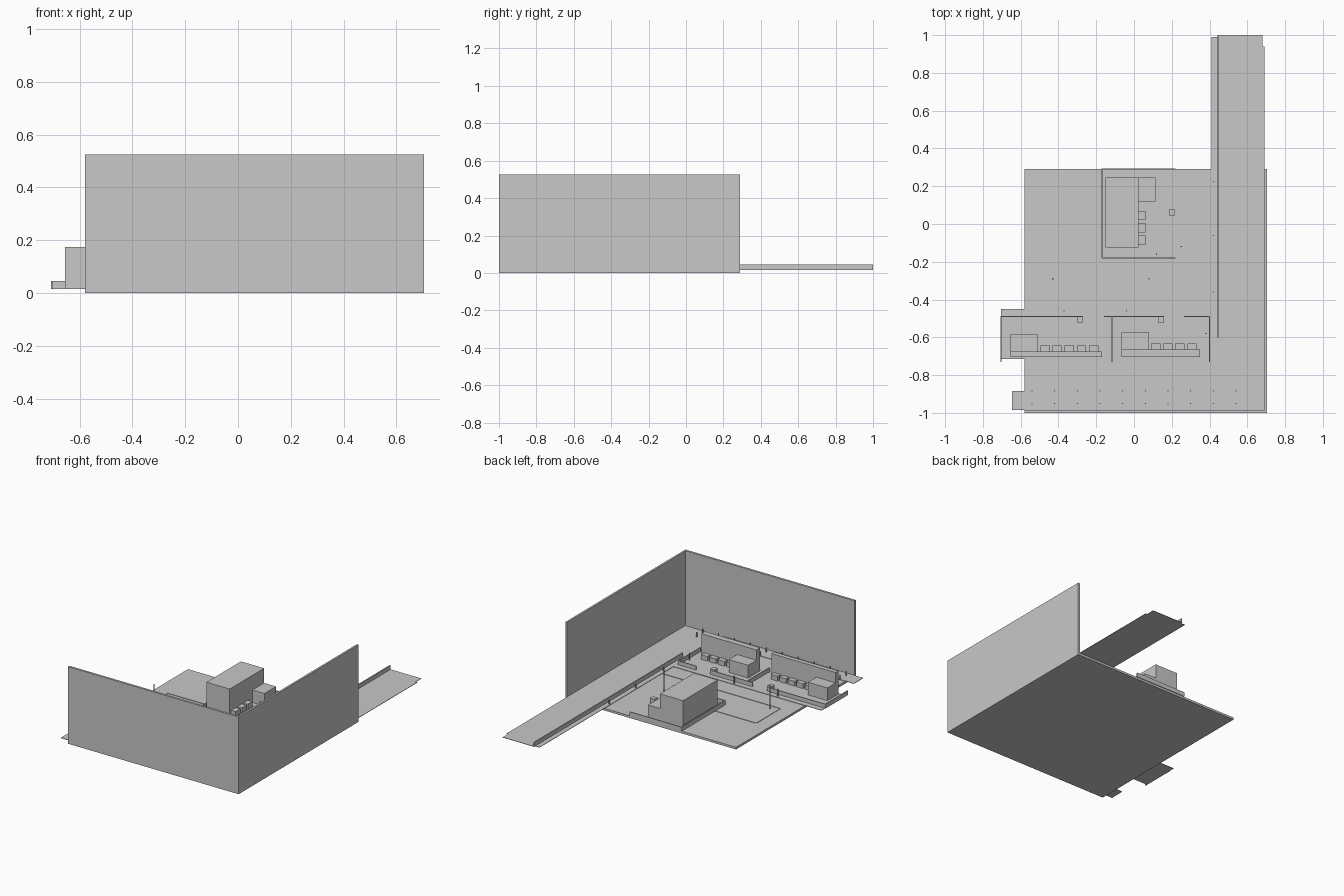
import bpy
import bmesh

cube = bpy.data.objects.get("Cube")
if cube:
    bpy.data.objects.remove(cube, do_unlink=True)

grey = bpy.data.materials.new("light grey")
grey.use_nodes = True
COLOUR = (0.58, 0.58, 0.58, 1)
grey.diffuse_color = COLOUR
grey.node_tree.nodes["Principled BSDF"].inputs["Base Color"].default_value = COLOUR

FLOOR = 0.015      # top of the floor slab
DECK = 0.018       # top of the lanes laid on it
RAIL = 0.045       # top of low kerbs and rails


def add_box(bm, x0, x1, y0, y1, z0, z1):
    verts = bmesh.ops.create_cube(bm, size=1)["verts"]
    for v in verts:
        v.co.x = x1 if v.co.x > 0 else x0
        v.co.y = y1 if v.co.y > 0 else y0
        v.co.z = z1 if v.co.z > 0 else z0


def boxes(name, *items):
    """One object made of boxes given as x0, x1, y0, y1, z0, z1."""
    bm = bmesh.new()
    for item in items:
        add_box(bm, *item)
    mesh = bpy.data.meshes.new(name)
    bm.to_mesh(mesh)
    bm.free()
    mesh.materials.append(grey)
    obj = bpy.data.objects.new(name, mesh)
    bpy.context.collection.objects.link(obj)
    return obj


def posts(name, points, top, half=0.003):
    boxes(name, *[(x - half, x + half, y - half, y + half, FLOOR, top)
                  for x, y in points])


def rail_x(x0, x1, y):
    return (x0, x1, y - 0.003, y + 0.003, FLOOR, RAIL)


def rail_y(x, y0, y1):
    return (x - 0.003, x + 0.003, y0, y1, FLOOR, RAIL)


# Hall shell: slab and two walls
boxes("floor", (-0.58, 0.7, -0.99, 0.29, 0, FLOOR))
boxes("front_wall", (-0.58, 0.705, -1, -0.985, 0, 0.525))
boxes("side_wall", (0.692, 0.705, -0.985, 0.29, 0, 0.525))

# Lanes that run past the slab
boxes("side_lane",
      (0.41, 0.445, -0.98, 0.99, FLOOR, DECK),
      (0.445, 0.68, -0.98, 1, FLOOR, DECK),
      (0.68, 0.692, -0.98, 0.94, FLOOR, DECK))
boxes("side_lane_rail", (0.442, 0.45, -0.6, 1, FLOOR, RAIL))
boxes("front_walkway", (-0.645, 0.41, -0.985, -0.885, FLOOR, DECK))
boxes("station_deck", (-0.705, 0.41, -0.715, -0.45, FLOOR, DECK))

# Thin floor guide strips
boxes("guide_strips",
      (-0.483, -0.477, -0.33, -0.07, FLOOR, DECK),
      (-0.48, -0.17, -0.073, -0.067, FLOOR, DECK),
      (-0.48, 0.41, -0.333, -0.327, FLOOR, DECK))


# Two matching work stations along the front
def station(side, x0, x1, cabinet_y, panel_y, panel_x1, first, count):
    boxes(side + "_panel", (x0, x1, -0.705, panel_y, FLOOR, 0.175))
    boxes(side + "_cabinet", (x0, panel_x1, panel_y, cabinet_y, FLOOR, 0.105))
    boxes(side + "_seats", *[
        (first + i * 0.064, first + i * 0.064 + 0.05,
         panel_y, panel_y + 0.032, FLOOR, 0.05) for i in range(count)])


station("right_station", -0.655, -0.17, -0.585, -0.675, -0.51, -0.495, 5)
station("left_station", -0.065, 0.35, -0.575, -0.665, 0.08, 0.09, 4)
boxes("station_rails",
      rail_x(-0.708, -0.27, -0.49), rail_x(-0.16, 0.16, -0.49),
      rail_x(0.265, 0.4, -0.49),
      *[rail_y(x, -0.73, -0.49) for x in (-0.705, -0.117, 0.4)])
boxes("station_bins", *[(x, x + 0.032, -0.522, -0.49, FLOOR, 0.055)
                        for x in (-0.302, 0.127)])

# Back station with the large machine
boxes("back_machine", (-0.15, 0.025, -0.125, 0.245, FLOOR, 0.2))
boxes("back_cabinet", (0.025, 0.115, 0.12, 0.245, FLOOR, 0.1))
boxes("back_seats", *[(0.025, 0.06, y, y + 0.05, FLOOR, 0.05)
                      for y in (-0.11, -0.045, 0.02)])
boxes("back_bin", (0.185, 0.217, 0.045, 0.077, FLOOR, 0.055))
boxes("back_rails", rail_y(-0.168, -0.18, 0.295),
      rail_x(-0.17, 0.22, -0.18), rail_x(-0.17, 0.22, 0.292))

# Poles and small posts
posts("tall_poles", [(-0.43, -0.29), (0.25, -0.12)], 0.175)
posts("short_poles", [(0.08, -0.29), (-0.37, -0.46), (-0.04, -0.46),
                      (0.12, -0.16), (0.38, -0.58)], 0.07)
posts("lane_posts", [(0.42, 0.225), (0.42, -0.06), (0.42, -0.36)], 0.045)
posts("walkway_posts", [(-0.54 + i * 0.12, y) for i in range(10)
                        for y in (-0.885, -0.95)], 0.05)
